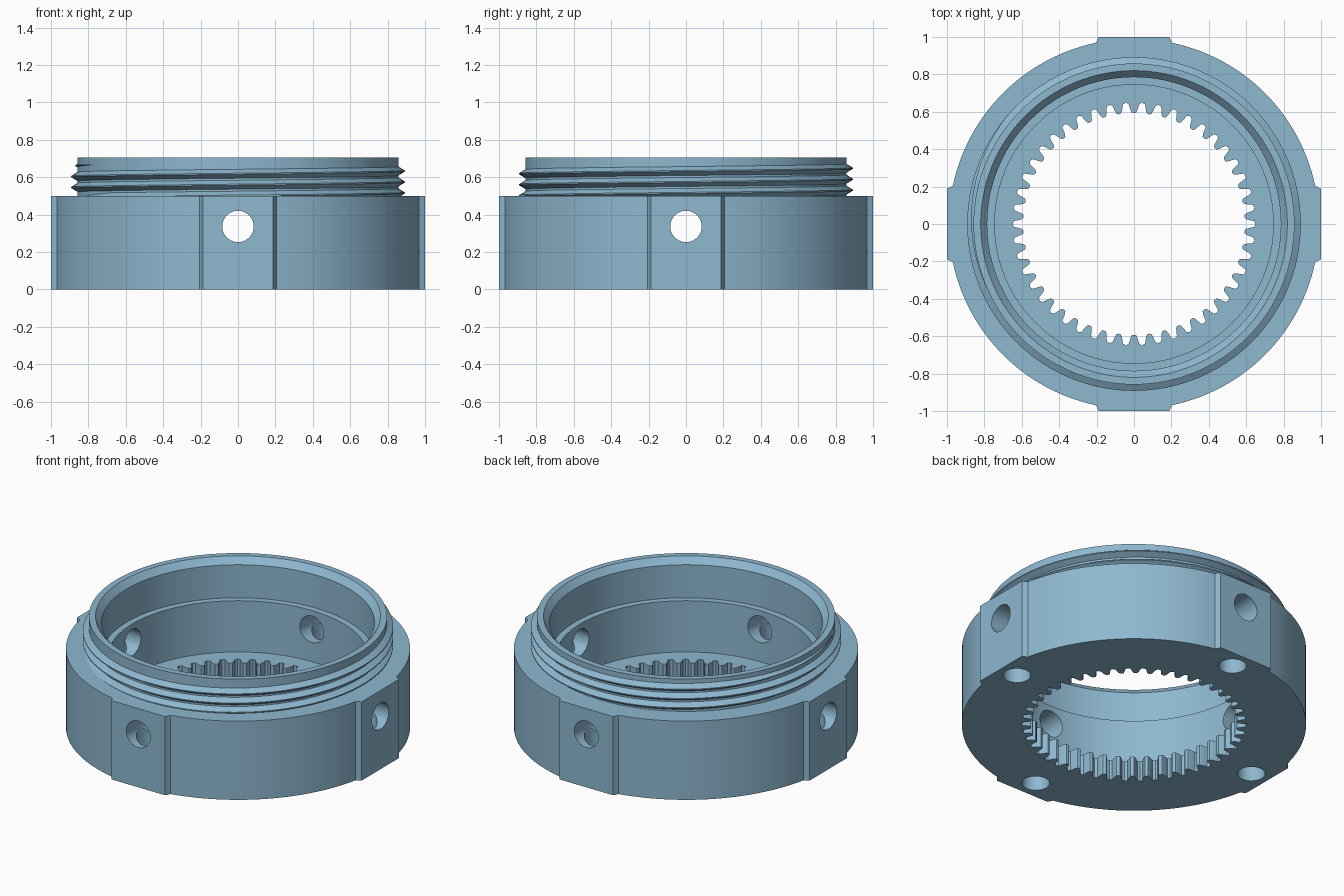
import bpy, bmesh, math
from math import pi, sin, cos

if "Cube" in bpy.data.objects:
    bpy.data.objects.remove(bpy.data.objects["Cube"])

blue = bpy.data.materials.new("steel blue")
blue.diffuse_color = (0.27, 0.48, 0.63, 1)
blue.use_nodes = True
blue.node_tree.nodes["Principled BSDF"].inputs["Base Color"].default_value = blue.diffuse_color


def make(name, bm):
    bmesh.ops.recalc_face_normals(bm, faces=bm.faces)
    me = bpy.data.meshes.new(name)
    bm.to_mesh(me)
    bm.free()
    me.materials.append(blue)
    ob = bpy.data.objects.new(name, me)
    bpy.context.collection.objects.link(ob)
    return ob


def prism(name, outline, z0, z1):
    """Extrude a flat outline straight up."""
    bm = bmesh.new()
    face = bm.faces.new([bm.verts.new((x, y, z0)) for x, y in outline])
    new = bmesh.ops.extrude_face_region(bm, geom=[face])["geom"]
    bmesh.ops.translate(bm, vec=(0, 0, z1 - z0),
                        verts=[v for v in new if isinstance(v, bmesh.types.BMVert)])
    return make(name, bm)


def circle(r, n, cx=0, cy=0):
    return [(cx + r * cos(2 * pi * i / n), cy + r * sin(2 * pi * i / n)) for i in range(n)]


def lathe(name, profile, n=128):
    """Closed solid of revolution from (radius, height) points."""
    bm = bmesh.new()
    rings = [[bm.verts.new((x, y, z)) for x, y in circle(r, n)] for r, z in profile]
    for a, b in zip(rings, rings[1:]):
        for i in range(n):
            j = (i + 1) % n
            bm.faces.new((a[i], a[j], b[j], b[i]))
    bm.faces.new(rings[0])
    bm.faces.new(rings[-1])
    return make(name, bm)


def combine(target, tool, operation):
    mod = target.modifiers.new(tool.name, 'BOOLEAN')
    mod.operation, mod.solver, mod.object = operation, 'EXACT', tool
    bpy.context.view_layer.objects.active = target
    bpy.ops.object.modifier_apply(modifier=mod.name)
    bpy.data.objects.remove(tool)


# Housing outline: round wall with four flat pads
R = 0.99
outline = []
for q in range(4):
    c, s = cos(q * pi / 2), sin(q * pi / 2)
    a = math.asin(0.205 / R)
    quarter = [(1, -0.188), (1, 0.188)]
    quarter += [(R * cos(t), R * sin(t)) for t in
                (a + (pi / 2 - 2 * a) * i / 28 for i in range(29))]
    outline += [(x * c - y * s, x * s + y * c) for x, y in quarter]
body = prism("housing", outline, 0, 0.5)

# Threaded neck core
combine(body, lathe("neck", [(0.858, 0.4), (0.858, 0.705)]), 'UNION')

# Stepped bore with chamfered mouth
combine(body, lathe("bore", [(0.745, 0.13), (0.745, 0.455), (0.785, 0.455),
                             (0.785, 0.665), (0.855, 0.745)]), 'DIFFERENCE')

# Internal gear opening
TEETH = 46
gear = []
for k in range(TEETH):
    for f, r in ((-0.5, 0.592), (-0.38, 0.594), (-0.30, 0.604), (-0.23, 0.625), (-0.17, 0.643),
                 (0, 0.65), (0.17, 0.643), (0.23, 0.625), (0.30, 0.604), (0.38, 0.594)):
        t = pi / 2 + 2 * pi * (k + 0.5 + f) / TEETH
        gear.append((r * cos(t), r * sin(t)))
combine(body, prism("gear_opening", gear, -0.1, 0.3), 'DIFFERENCE')

# Radial holes through the pads, then the blind holes below them
for turn in ((pi / 2, 0, 0), (0, pi / 2, 0)):
    hole = prism("radial_hole", circle(0.084, 40), -1.3, 1.3)
    hole.rotation_euler = turn
    hole.location.z = 0.337
    bpy.context.view_layer.update()
    combine(body, hole, 'DIFFERENCE')
for q in range(4):
    x, y = 0.88 * cos(q * pi / 2), 0.88 * sin(q * pi / 2)
    combine(body, prism("blind_hole", circle(0.08, 40, x, y), -0.1, 0.335), 'DIFFERENCE')

# Helical thread: a triangular ridge with tapered ends
PITCH, N = 0.0585, 96
Z0, TURNS = 0.487, 3.1
bm = bmesh.new()
steps = int(N * TURNS)
last = None
for i in range(steps + 1):
    t = 2 * pi * i / N + pi
    z = Z0 + PITCH * i / N
    k = max(0.02, min(1, i / 10, (steps - i) / 20))
    ring = [bm.verts.new((r * cos(t), r * sin(t), z + dz)) for r, dz in
            ((0.853, -0.027 * k), (0.853 + 0.039 * k, -0.003 * k),
             (0.853 + 0.039 * k, 0.003 * k), (0.853, 0.027 * k))]
    if last:
        for a in range(4):
            b = (a + 1) % 4
            bm.faces.new((last[a], last[b], ring[b], ring[a]))
    else:
        bm.faces.new(ring)
    last = ring
bm.faces.new(last)
thread = make("screw_thread", bm)

# Smooth curved walls, keep the edges crisp
for ob in (body, thread):
    bpy.ops.object.select_all(action='DESELECT')
    ob.select_set(True)
    bpy.context.view_layer.objects.active = ob
    bpy.ops.object.shade_smooth_by_angle(angle=math.radians(25))
